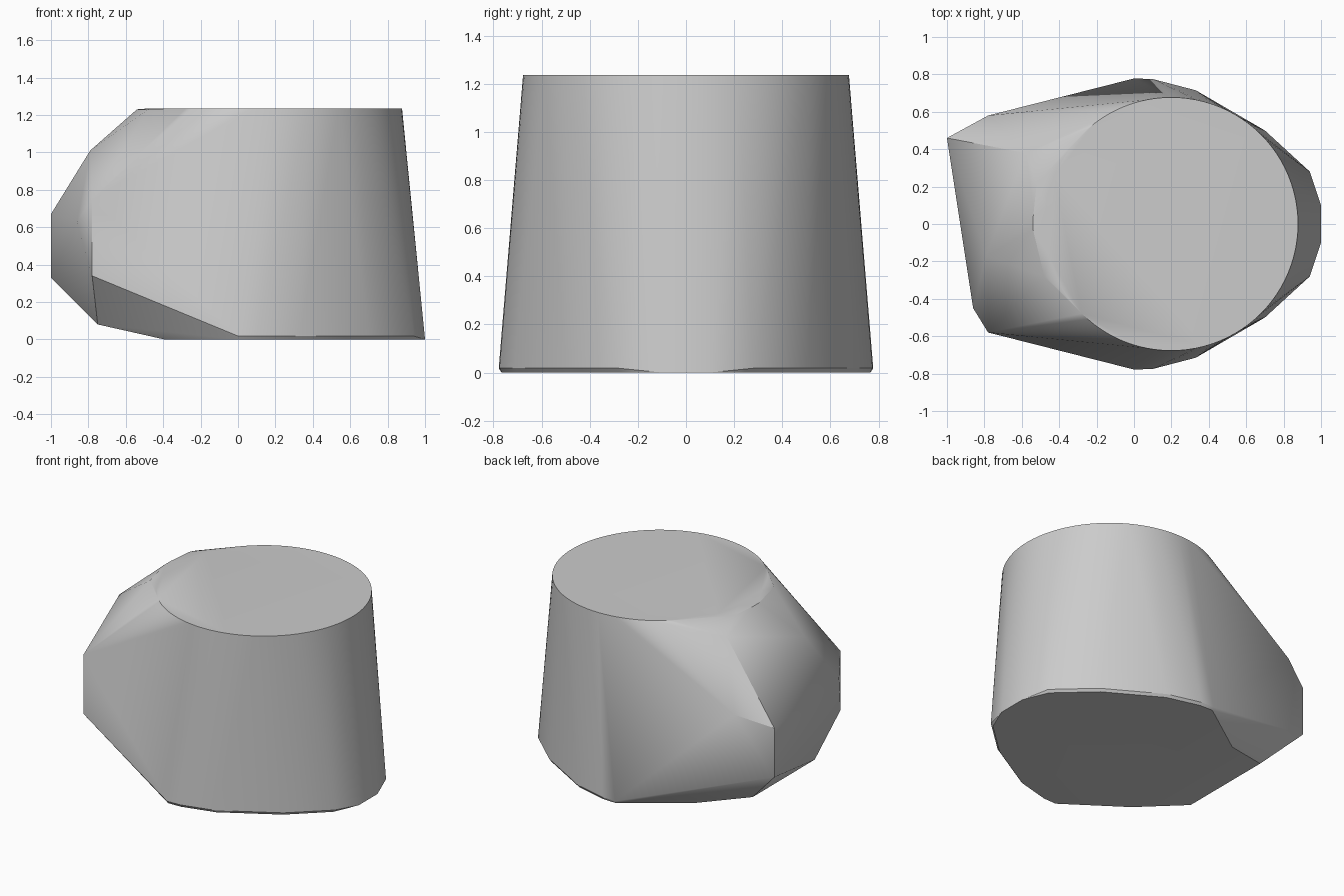
import bpy, bmesh, math

old = bpy.data.objects.get("Cube")
if old:
    bpy.data.objects.remove(old, do_unlink=True)

# Single grey material
grey = bpy.data.materials.new("plain_grey")
grey.use_nodes = True
colour = (0.6, 0.6, 0.6, 1)
grey.diffuse_color = colour
grey.node_tree.nodes["Principled BSDF"].inputs["Base Color"].default_value = colour

TOP, CX, R = 1.235, 0.2, 0.677


def mirrored(points):
    """Repeat points across the y = 0 plane."""
    return points + [(x, -y, z) for x, y, z in points]


# Round rim at the top
points = [(CX + R * math.cos(a), R * math.sin(a), TOP)
          for a in (math.tau * i / 96 for i in range(96))]

# Faceted foot with a tiny chamfer under its sides
foot = [(0.985, 0.18), (0.94, 0.28), (0.7, 0.5), (0.33, 0.715),
        (0.1, 0.775), (0, 0.778), (-0.4, 0.5)]
points += mirrored([(x, y, 0.018) for x, y in foot[1:-1]])
points += mirrored([(x * 0.985, y * 0.985, 0) for x, y in foot])
points += mirrored([(1, 0.1, 0)])

# Lopsided bulge on one side
points += mirrored([(-0.78, 0.58, 0.75), (-0.75, 0.34, 0.08), (-0.54, 0.03, TOP - 0.005)])
points += [(-1, 0.46, 0.33), (-1, 0.46, 0.67), (-0.78, -0.58, 0.34),
           (-0.86, -0.45, 0.63), (-0.79, -0.17, 1.01), (-0.58, 0.38, 1.16),
           (-0.52, 0.22, TOP - 0.005), (-0.48, -0.28, TOP - 0.005)]

# Wrap everything in one convex skin
bm = bmesh.new()
for p in points:
    bm.verts.new(p)
hull = bmesh.ops.convex_hull(bm, input=bm.verts[:])
loose = {v for v in hull["geom_interior"] + hull["geom_unused"]
         if isinstance(v, bmesh.types.BMVert) and not v.link_faces}
bmesh.ops.delete(bm, geom=list(loose), context="VERTS")
bmesh.ops.dissolve_limit(bm, angle_limit=math.radians(0.3),
                         verts=bm.verts[:], edges=bm.edges[:])
bmesh.ops.recalc_face_normals(bm, faces=bm.faces[:])
mesh = bpy.data.meshes.new("tapered_body")
bm.to_mesh(mesh)
bm.free()
mesh.materials.append(grey)

body = bpy.data.objects.new("tapered_body", mesh)
bpy.context.collection.objects.link(body)
bpy.ops.object.select_all(action="DESELECT")
body.select_set(True)
bpy.context.view_layer.objects.active = body
bpy.ops.object.shade_smooth_by_angle(angle=math.radians(30))
